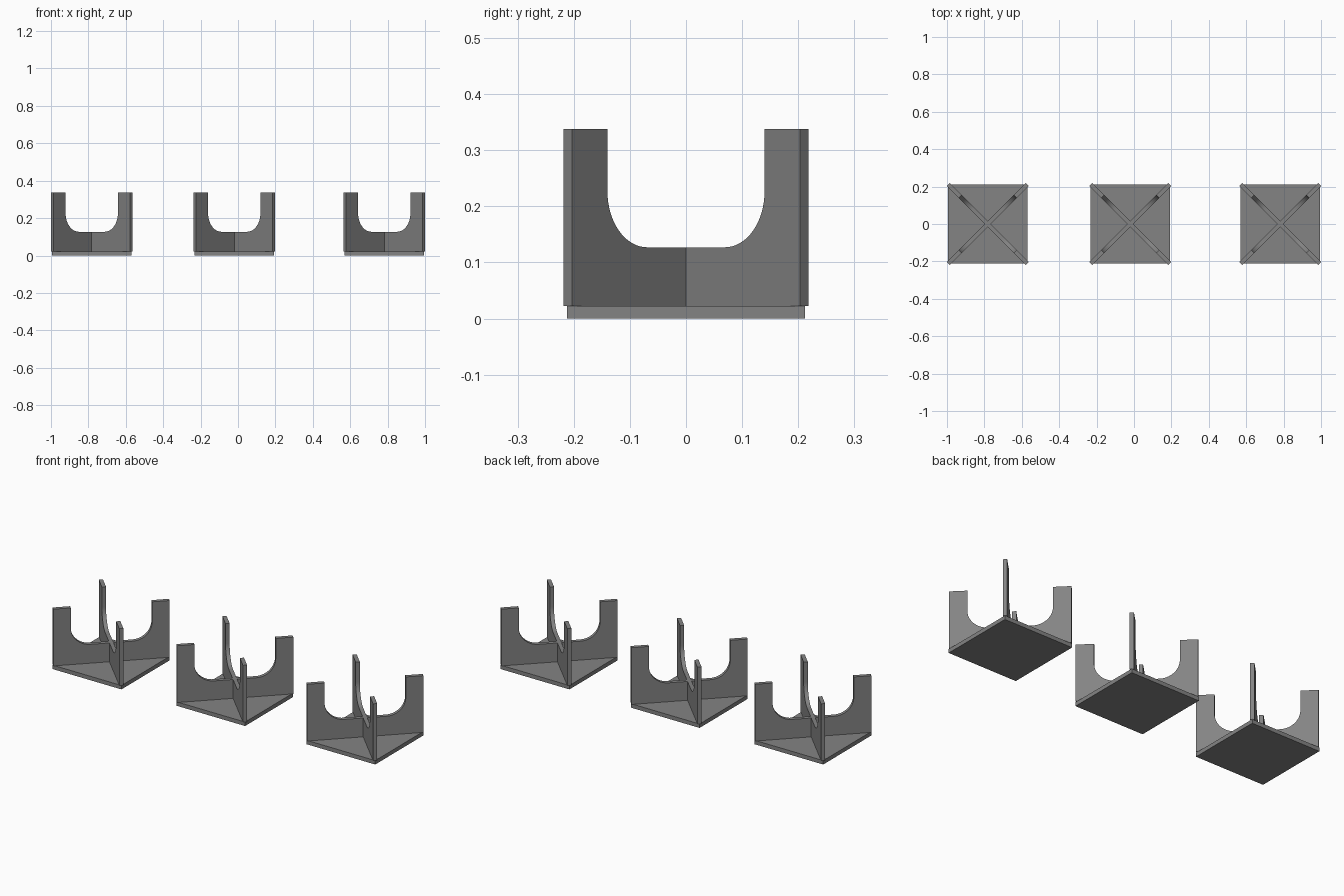
import bpy, bmesh, math

if "Cube" in bpy.data.objects:
    bpy.data.objects.remove(bpy.data.objects["Cube"])

PLATE = 0.212      # half width of the base plate
Z0, Z1 = 0.022, 0.338
L, H = 0.298, 0.0105   # panel half length and half thickness
CUT, FLOOR, R = 0.2085, 0.127, 0.10
MID = (Z0 + FLOOR) / 2

dark = bpy.data.materials.new("dark_grey")
dark.diffuse_color = (0.23, 0.23, 0.23, 1)
dark.use_nodes = True
dark.node_tree.nodes["Principled BSDF"].inputs["Base Color"].default_value = dark.diffuse_color


def finish(bm, name, loc, angle=0):
    bmesh.ops.recalc_face_normals(bm, faces=bm.faces)
    me = bpy.data.meshes.new(name)
    bm.to_mesh(me)
    bm.free()
    me.materials.append(dark)
    ob = bpy.data.objects.new(name, me)
    bpy.context.collection.objects.link(ob)
    ob.location = loc
    ob.rotation_euler.z = angle
    return ob


def base_plate(name, x):
    bm = bmesh.new()
    bmesh.ops.create_cube(bm, size=1)
    bmesh.ops.scale(bm, vec=(2 * PLATE, 2 * PLATE, Z0), verts=bm.verts)
    return finish(bm, name, (x, 0, Z0 / 2))


def cradle_panel(name, x, angle, slot_on_top):
    # right half of the outline, bottom centre to top centre
    half = [(L, Z0), (L, Z1), (CUT, Z1)]
    for i in range(17):
        a = math.pi / 2 * i / 16
        half.append((CUT - R + R * math.cos(a), FLOOR + R - R * math.sin(a)))
    # half-lap slot where the two panels cross
    if slot_on_top:
        half += [(H, FLOOR), (H, MID)]
    else:
        half = [(H, MID), (H, Z0)] + half
    outline = half + [(-s, z) for s, z in reversed(half)]
    bm = bmesh.new()
    face = bm.faces.new([bm.verts.new((s, -H, z)) for s, z in outline])
    ext = bmesh.ops.extrude_face_region(bm, geom=[face])
    verts = [g for g in ext["geom"] if isinstance(g, bmesh.types.BMVert)]
    bmesh.ops.translate(bm, vec=(0, 2 * H, 0), verts=verts)
    ob = finish(bm, name, (x, 0, 0), angle)
    bpy.ops.object.select_all(action='DESELECT')
    ob.select_set(True)
    bpy.context.view_layer.objects.active = ob
    bpy.ops.object.shade_smooth_by_angle(angle=math.radians(30))
    return ob


# three identical cradle stands in a row
for side, x in (("left", -0.782), ("middle", -0.02), ("right", 0.782)):
    base_plate(f"{side}_base_plate", x)
    cradle_panel(f"{side}_cradle_panel_a", x, math.radians(45), True)
    cradle_panel(f"{side}_cradle_panel_b", x, math.radians(-45), False)
